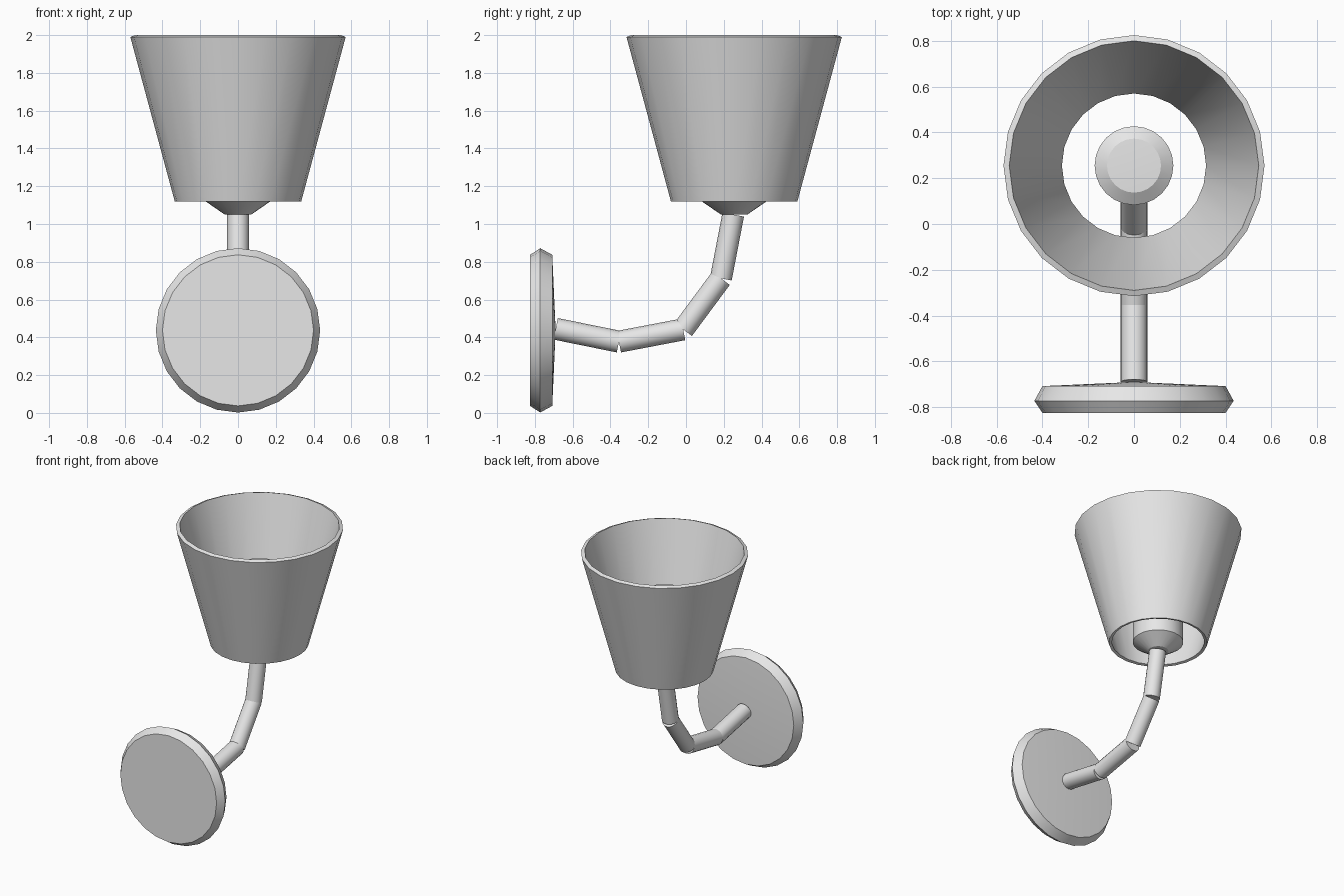
import bpy, bmesh, math
from mathutils import Vector

if "Cube" in bpy.data.objects:
    bpy.data.objects.remove(bpy.data.objects["Cube"])

metal = bpy.data.materials.new("light_grey")
metal.diffuse_color = (0.8, 0.8, 0.8, 1)
metal.use_nodes = True
metal.node_tree.nodes["Principled BSDF"].inputs["Base Color"].default_value = metal.diffuse_color


def finish(bm, name, angle=30):
    bmesh.ops.recalc_face_normals(bm, faces=bm.faces)
    mesh = bpy.data.meshes.new(name)
    bm.to_mesh(mesh)
    bm.free()
    mesh.materials.append(metal)
    ob = bpy.data.objects.new(name, mesh)
    bpy.context.collection.objects.link(ob)
    bpy.ops.object.select_all(action='DESELECT')
    ob.select_set(True)
    bpy.context.view_layer.objects.active = ob
    bpy.ops.object.shade_smooth_by_angle(angle=math.radians(angle))
    return ob


def lathe(name, profile, sides, start, direction, closed=False, angle=30):
    """Revolve (radius, distance) points about an axis; radius 0 makes a tip."""
    bm = bmesh.new()
    rot = Vector((0, 0, 1)).rotation_difference(Vector(direction))
    rings = []
    for r, h in profile:
        count = sides if r > 0 else 1
        rings.append([bm.verts.new(Vector(start) + rot @ Vector((
            r * math.cos(2 * math.pi * i / sides),
            r * math.sin(2 * math.pi * i / sides), h))) for i in range(count)])
    pairs = list(zip(rings, rings[1:]))
    if closed:
        pairs.append((rings[-1], rings[0]))
    for a, b in pairs:
        for i in range(sides):
            j = (i + 1) % sides
            quad = [a[i % len(a)], a[j % len(a)], b[j % len(b)], b[i % len(b)]]
            bm.faces.new(list(dict.fromkeys(quad)))
    return finish(bm, name, angle)


AXIS_Y = 0.255

# Tapered open lampshade with a thin wall
lathe("shade", [(0.335, 1.12), (0.57, 1.99), (0.545, 2.0), (0.315, 1.125)],
      24, (0, AXIS_Y, 0), (0, 0, 1), closed=True)

# Bulb socket with a conical underside
lathe("socket", [(0, 1.05), (0.07, 1.05), (0.172, 1.12), (0.172, 1.67),
                 (0.118, 1.705), (0, 1.71)],
      24, (0, AXIS_Y, 0), (0, 0, 1))

# Round wall plate with a bevelled edge and slightly domed back
lathe("wall_plate", [(0, 0), (0.40, 0), (0.435, 0.053), (0.40, 0.117), (0, 0.135)],
      24, (0, -0.825, 0.437), (0, 1, 0))

# Arm made of four straight tubes, given as (y, z) joints
joints = [(-0.69, 0.445), (-0.355, 0.377), (-0.015, 0.442), (0.185, 0.712), (0.25, 1.05)]
for n, (p, q) in enumerate(zip(joints, joints[1:]), 1):
    a, b = Vector((0, *p)), Vector((0, *q))
    length = (b - a).length
    lathe(f"arm_tube_{n}", [(0, 0), (0.058, 0), (0.058, length), (0, length)],
          16, a, (b - a).normalized())
